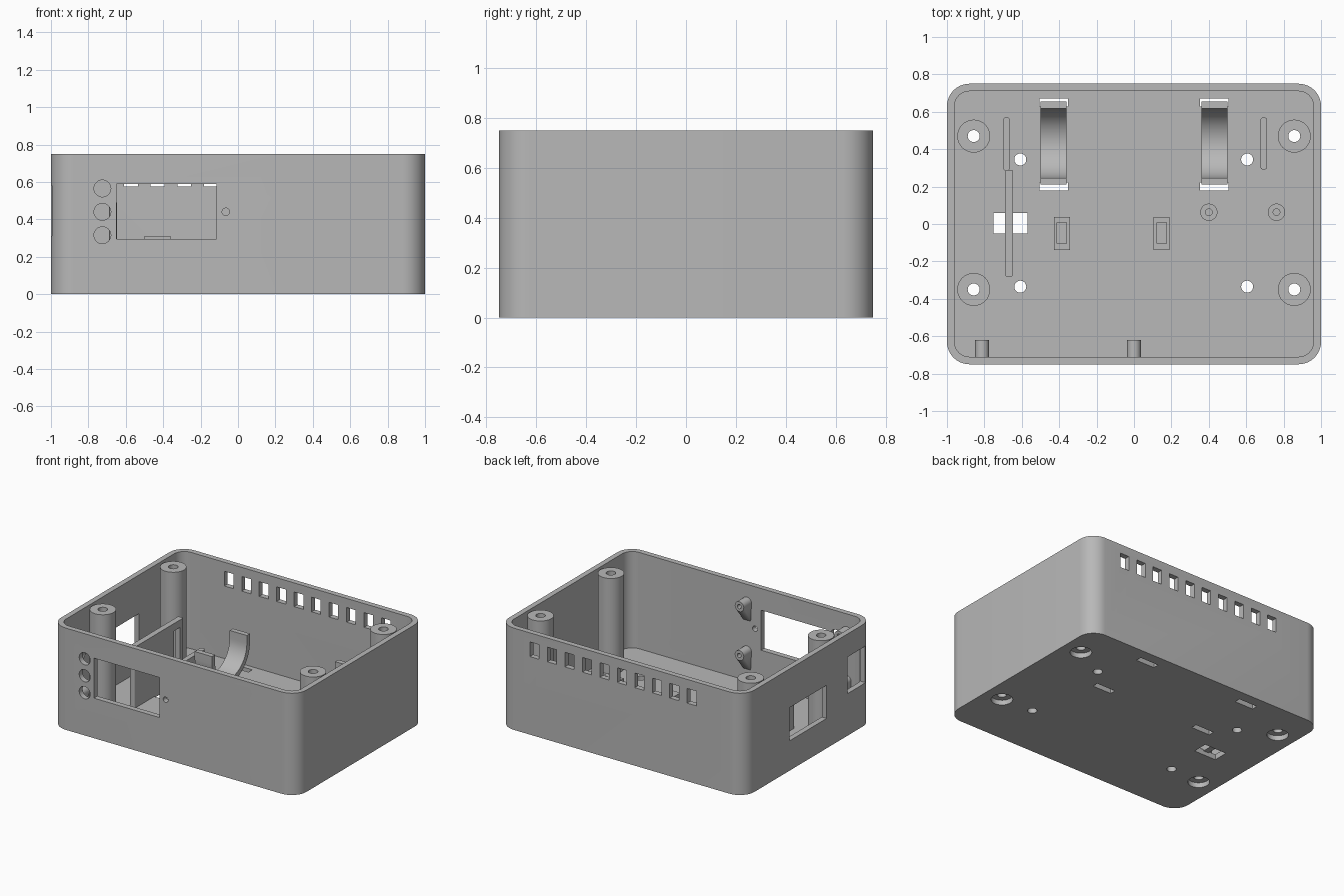
import bpy, bmesh
from math import sin, cos, pi, radians

cube = bpy.data.objects.get("Cube")
if cube:
    bpy.data.objects.remove(cube, do_unlink=True)

grey = bpy.data.materials.new("plain_grey")
grey.use_nodes = True
grey.diffuse_color = (0.48, 0.48, 0.48, 1)
grey.node_tree.nodes["Principled BSDF"].inputs["Base Color"].default_value = (0.48, 0.48, 0.48, 1)

parts = []


def finish(name, bm):
    bmesh.ops.recalc_face_normals(bm, faces=bm.faces)
    mesh = bpy.data.meshes.new(name)
    bm.to_mesh(mesh)
    bm.free()
    mesh.materials.append(grey)
    ob = bpy.data.objects.new(name, mesh)
    bpy.context.collection.objects.link(ob)
    parts.append(ob)
    return ob


# Profile helpers
def circle(u, v, r, n=32):
    return [(u + r * cos(2 * pi * i / n), v + r * sin(2 * pi * i / n)) for i in range(n)]


def box(u0, u1, v0, v1):
    return [(u0, v0), (u1, v0), (u1, v1), (u0, v1)]


def rounded(u0, u1, v0, v1, r, n=10):
    pts = []
    corners = [(u1 - r, v1 - r), (u0 + r, v1 - r), (u0 + r, v0 + r), (u1 - r, v0 + r)]
    for k, (u, v) in enumerate(corners):
        for i in range(n + 1):
            a = (k + i / n) * pi / 2
            pts.append((u + r * cos(a), v + r * sin(a)))
    return pts


def place(axis, u, v, w):
    return {"x": (w, u, v), "y": (u, w, v), "z": (u, v, w)}[axis]


def prism(name, pts, axis, a, b):
    """Extrude a closed profile along an axis from a to b."""
    bm = bmesh.new()
    low = [bm.verts.new(place(axis, u, v, a)) for u, v in pts]
    high = [bm.verts.new(place(axis, u, v, b)) for u, v in pts]
    bm.faces.new(low)
    bm.faces.new(high)
    for i in range(len(pts)):
        j = (i + 1) % len(pts)
        bm.faces.new((low[i], low[j], high[j], high[i]))
    return finish(name, bm)


def tube(name, x, y, r, hole, z0, z1):
    bm = bmesh.new()
    rings = [[bm.verts.new((u, v, z)) for u, v in circle(x, y, rad)]
             for rad, z in ((r, z0), (r, z1), (hole, z1), (hole, z0))]
    for k in range(4):
        p, q = rings[k], rings[(k + 1) % 4]
        for i in range(len(p)):
            j = (i + 1) % len(p)
            bm.faces.new((p[i], p[j], q[j], q[i]))
    return finish(name, bm)


def cut(target, pts, axis, a, b):
    cutter = prism("cutter", pts, axis, a, b)
    cutter.hide_render = True
    mod = target.modifiers.new("cut", "BOOLEAN")
    mod.operation = "DIFFERENCE"
    mod.solver = "EXACT"
    mod.object = cutter
    bpy.context.view_layer.update()
    deps = bpy.context.evaluated_depsgraph_get()
    mesh = bpy.data.meshes.new_from_object(target.evaluated_get(deps))
    target.modifiers.clear()
    target.data = mesh
    parts.remove(cutter)
    bpy.data.objects.remove(cutter, do_unlink=True)


# Open shell with rounded corners
FLOOR = 0.04
shell = prism("case_shell", rounded(-1, 1, -0.75, 0.75, 0.12), "z", 0, 0.75)
cut(shell, rounded(-0.96, 0.96, -0.71, 0.71, 0.08), "z", FLOOR, 0.9)

# Front wall: display window, button holes, sensor hole
front = ("y", -0.8, -0.68)
cut(shell, box(-0.65, -0.115, 0.295, 0.59), *front)
for z in (0.315, 0.44, 0.565):
    cut(shell, circle(-0.725, z, 0.045), *front)
cut(shell, circle(-0.065, 0.44, 0.02), *front)

# Back wall: row of vents
for i in range(10):
    x = -0.572 + 0.1425 * i
    cut(shell, box(x - 0.037, x + 0.037, 0.575, 0.683), "y", 0.68, 0.8)

# Right wall: two connector openings
cut(shell, box(-0.21, 0.22, 0.22, 0.465), "x", -1.1, -0.93)
cut(shell, box(-0.665, -0.45, 0.31, 0.58), "x", -1.1, -0.93)

# Floor: cable opening, small holes, clip slots, screw recesses
through = ("z", -0.1, 0.1)
cut(shell, box(-0.75, -0.57, -0.05, 0.06), *through)
for x in (-0.608, 0.605):
    for y in (-0.335, 0.345):
        cut(shell, circle(x, y, 0.032), *through)
CLIPS = (-0.43, 0.43)
for x in CLIPS:
    for y in (0.2, 0.65):
        cut(shell, box(x - 0.076, x + 0.076, y - 0.022, y + 0.022), *through)

# Corner screw posts
for x, side in ((-0.857, "right"), (0.857, "left")):
    for y, end in ((-0.35, "front"), (0.47, "back")):
        cut(shell, circle(x, y, 0.073), *through)
        tube(f"screw_post_{end}_{side}", x, y, 0.088, 0.032, 0.036, 0.742)

# Curved cradles
for x, side in zip(CLIPS, ("right", "left")):
    cy, cz, n = 0.432, 0.255, 24
    arc = [(cos(-pi * i / n), sin(-pi * i / n)) for i in range(n + 1)]
    inner = [(cy + 0.185 * c, cz + 0.185 * s) for c, s in arc]
    outer = [(cy + 0.222 * c, cz + 0.222 * s) for c, s in reversed(arc)]
    lip_in = [(cy + 0.185, 0.312)]
    lip_out = [(cy - 0.185, 0.312), (cy - 0.222, 0.312)]
    profile = lip_in + inner + lip_out + outer + [(cy + 0.222, 0.312)]
    prism(f"cradle_{side}", profile, "x", x - 0.07, x + 0.07)

# Divider plate with a slot, and two low board ribs
divider = prism("divider_plate", rounded(-0.69, -0.648, -0.28, 0.29, 0.008, 3), "z", 0.03, 0.49)
cut(divider, box(0.18, 0.25, 0.12, 0.435), "x", -0.75, -0.6)
prism("rib_right", rounded(-0.7, -0.663, 0.285, 0.57, 0.016, 4), "z", 0.03, 0.15)
prism("rib_left", rounded(0.676, 0.712, 0.29, 0.57, 0.016, 4), "z", 0.03, 0.15)

# Rectangular floor mounts with a raised block
for x, side in ((-0.386, "right"), (0.148, "left")):
    prism(f"mount_base_{side}", box(x - 0.043, x + 0.043, -0.138, 0.038), "z", 0.03, 0.11)
    prism(f"mount_block_{side}", box(x - 0.029, x + 0.029, -0.105, 0.008), "z", 0.1, 0.15)

# Small round standoffs
for x, side in ((0.4, "inner"), (0.762, "outer")):
    tube(f"standoff_{side}", x, 0.063, 0.046, 0.018, 0.03, 0.14)

# Gusseted display lugs behind the front wall
for x, side in ((-0.812, "outer"), (0.0, "inner")):
    for z, level in ((0.26, "lower"), (0.62, "upper")):
        bm = bmesh.new()
        for y in (-0.62, -0.715):
            for u, v in circle(x, z, 0.037, 24):
                bm.verts.new((u, y, v))
        for u in (-0.03, 0.03):
            bm.verts.new((x + u, -0.715, z - 0.14))
        bmesh.ops.convex_hull(bm, input=bm.verts)
        lug = finish(f"display_lug_{level}_{side}", bm)
        cut(lug, circle(x, z, 0.016, 16), "y", -0.69, -0.55)

# Smooth the curves, keep the edges sharp
bpy.ops.object.select_all(action="DESELECT")
for ob in parts:
    ob.select_set(True)
bpy.context.view_layer.objects.active = shell
bpy.ops.object.shade_smooth_by_angle(angle=radians(30))
